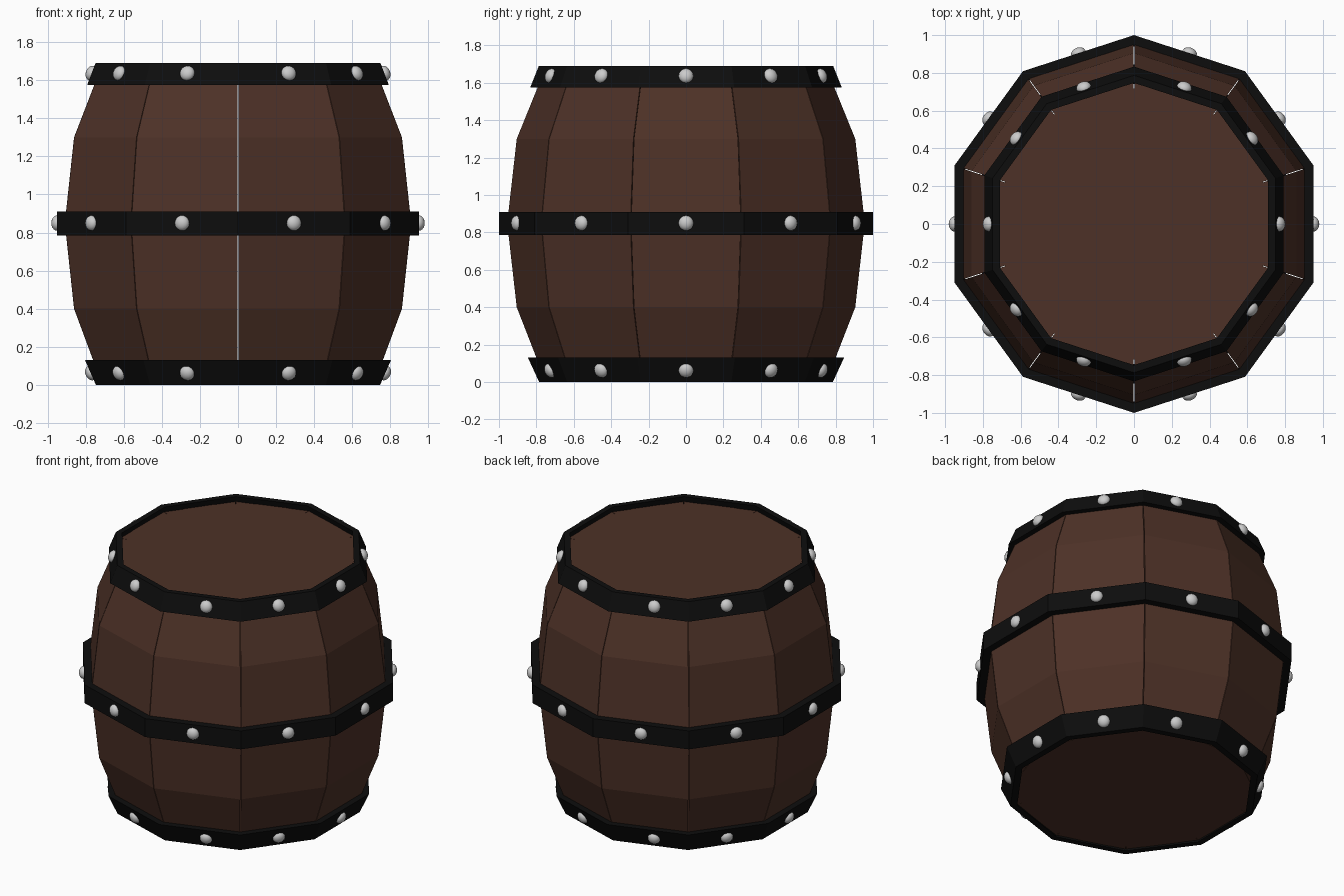
import bpy, bmesh, math
from mathutils import Matrix

if "Cube" in bpy.data.objects:
    bpy.data.objects.remove(bpy.data.objects["Cube"])

SIDES = 10
STEP = 2 * math.pi / SIDES


def material(name, rgb):
    m = bpy.data.materials.new(name)
    m.diffuse_color = (*rgb, 1)
    m.use_nodes = True
    m.node_tree.nodes["Principled BSDF"].inputs["Base Color"].default_value = m.diffuse_color
    return m


WOOD = material("dark_wood", (0.075, 0.031, 0.020))
IRON = material("black_iron", (0.004, 0.004, 0.004))
STEEL = material("rivet_steel", (0.60, 0.60, 0.60))


def finish(bm, name, mat):
    bmesh.ops.recalc_face_normals(bm, faces=bm.faces[:])
    me = bpy.data.meshes.new(name)
    bm.to_mesh(me)
    bm.free()
    me.materials.append(mat)
    ob = bpy.data.objects.new(name, me)
    bpy.context.collection.objects.link(ob)
    return ob


def ring_at(bm, profile, angle):
    return [bm.verts.new((r * math.cos(angle), r * math.sin(angle), z)) for r, z in profile]


def bridge(bm, a, b):
    n = len(a)
    for i in range(n):
        j = (i + 1) % n
        bm.faces.new((a[i], a[j], b[j], b[i]))


# Staves: one bulging plank per side, with a hairline seam between them
outer = [(0.755, 0.015), (0.905, 0.40), (0.956, 0.85), (0.905, 1.30), (0.763, 1.65)]
plank = outer + [(r - 0.07, z) for r, z in reversed(outer)]
bm = bmesh.new()
half = STEP / 2 - math.radians(0.12)
for k in range(SIDES):
    a = ring_at(bm, plank, k * STEP - half)
    b = ring_at(bm, plank, k * STEP + half)
    bridge(bm, a, b)
    bm.faces.new(a)
    bm.faces.new(b)
finish(bm, "staves", WOOD)

# Heads: flat lids closing both ends inside the hoops
for name, z, r in (("bottom_head", 0.025, 0.75), ("top_head", 1.64, 0.755)):
    bm = bmesh.new()
    bmesh.ops.create_cone(bm, cap_ends=True, segments=SIDES, radius1=r, radius2=r, depth=0.024,
                          matrix=Matrix.Translation((0, 0, z)) @ Matrix.Rotation(math.pi / 2, 4, 'Z'))
    finish(bm, name, WOOD)


# Hoops: ten-sided iron rings, the end ones tapered with the barrel
def hoop(name, profile):
    bm = bmesh.new()
    rings = [ring_at(bm, profile, (k + 0.5) * STEP) for k in range(SIDES)]
    for k in range(SIDES):
        bridge(bm, rings[k], rings[(k + 1) % SIDES])
    finish(bm, name, IRON)


hoop("bottom_hoop", [(0.785, 0.0), (0.845, 0.13), (0.79, 0.13), (0.742, 0.0)])
hoop("middle_hoop", [(1.0, 0.785), (1.0, 0.91), (0.94, 0.91), (0.94, 0.785)])
hoop("top_hoop", [(0.833, 1.575), (0.787, 1.69), (0.747, 1.69), (0.785, 1.575)])


# Rivets: flattened domes at the middle of every hoop face
def rivets(name, apothem, z, tilt, shift):
    bm = bmesh.new()
    for k in range(SIDES):
        a = k * STEP
        # on the end hoops the rivets beside the front and back corners sit a bit closer to them
        side = shift if k in (2, 7) else -shift if k in (3, 8) else 0
        m = (Matrix.Rotation(a, 4, 'Z') @ Matrix.Translation((apothem, -side, z))
             @ Matrix.Rotation(tilt, 4, 'Y') @ Matrix.Diagonal((0.03, 0.04, 0.04, 1)))
        bmesh.ops.create_uvsphere(bm, u_segments=16, v_segments=10, radius=1, matrix=m)
    for f in bm.faces:
        f.smooth = True
    finish(bm, name, STEEL)


rivets("bottom_rivets", 0.772, 0.062, math.radians(24), 0.03)
rivets("middle_rivets", 0.951, 0.85, 0, 0)
rivets("top_rivets", 0.770, 1.637, math.radians(-21), 0.03)
